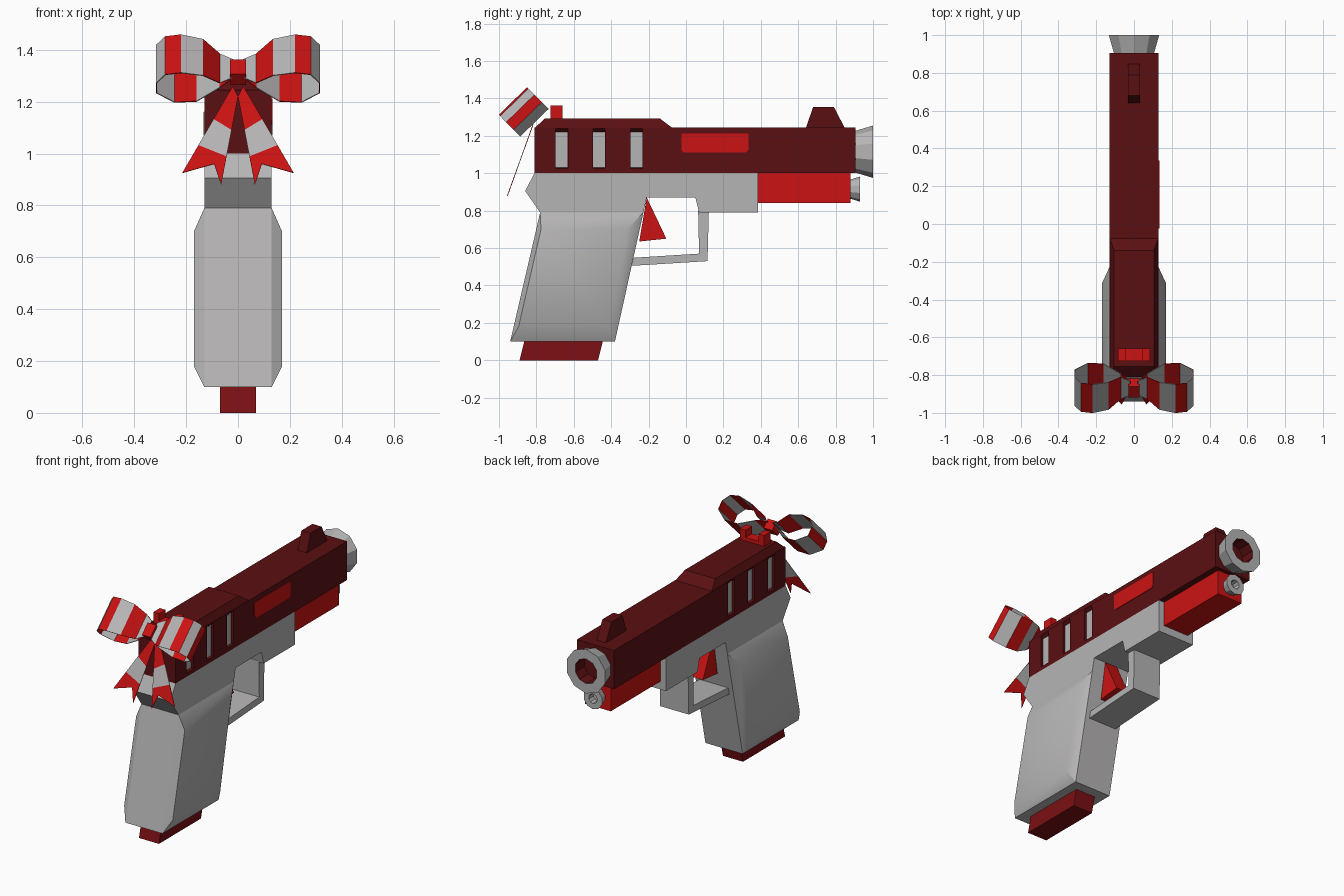
import bpy, bmesh
from math import sin, cos, tau
from mathutils import Vector

cube = bpy.data.objects.get("Cube")
if cube:
    bpy.data.objects.remove(cube)


def material(name, rgb):
    m = bpy.data.materials.new(name)
    m.use_nodes = True
    m.diffuse_color = (*rgb, 1)
    m.node_tree.nodes["Principled BSDF"].inputs["Base Color"].default_value = (*rgb, 1)
    return m


GREY = material("light grey", (.47, .46, .46))
RED = material("bright red", (.6, .006, .006))
MAROON = material("dark maroon", (.105, .005, .006))
CRIMSON = material("deep crimson", (.2, .005, .007))


def finish(name, bm, mats, solid=True):
    if solid:
        bmesh.ops.recalc_face_normals(bm, faces=bm.faces)
    me = bpy.data.meshes.new(name)
    bm.to_mesh(me)
    bm.free()
    for m in mats:
        me.materials.append(m)
    ob = bpy.data.objects.new(name, me)
    bpy.context.collection.objects.link(ob)
    return ob


def activate(ob):
    bpy.ops.object.select_all(action='DESELECT')
    ob.select_set(True)
    bpy.context.view_layer.objects.active = ob


def loft(name, rings, mats, cap_start=True, step_mats=None):
    """Skin closed rings in order and cap the ends."""
    bm = bmesh.new()
    loops = [[bm.verts.new(p) for p in ring] for ring in rings]
    n = len(loops[0])
    for k, (a, b) in enumerate(zip(loops, loops[1:])):
        for i in range(n):
            j = (i + 1) % n
            f = bm.faces.new((a[i], a[j], b[j], b[i]))
            f.material_index = step_mats[k] if step_mats else 0
    if cap_start:
        bm.faces.new(loops[0])
    end = bm.faces.new(loops[-1])
    end.material_index = step_mats[-1] if step_mats else 0
    return finish(name, bm, mats)


def prism(name, profile, x0, x1, mat):
    """Side profile of (y, z) points, extruded across x."""
    return loft(name, [[(x, y, z) for y, z in profile] for x in (x0, x1)], [mat])


def box(name, x0, x1, y0, y1, z0, z1, mat):
    return prism(name, [(y0, z0), (y1, z0), (y1, z1), (y0, z1)], x0, x1, mat)


def tube(name, z, y0, y1, r0, r1, bore, inside):
    """Flared ten-sided nozzle with a blind bore."""
    def ring(r, y):
        return [(r * sin(i * tau / 10), y, z + r * cos(i * tau / 10)) for i in range(10)]
    return loft(name, [ring(r0, y0), ring(r1, y1), ring(bore, y1), ring(bore, y0 + .01)],
                [GREY, inside], step_mats=[0, 0, 1, 1])


# Frame and grip core
prism("frame", [(-.81, 1), (-.86, .905), (-.78, .79), (-.94, .1), (-.38, .1), (-.21, .87),
                (.05, .87), (.07, .79), (.385, .79), (.385, 1)], -.13, .13, GREY)

# Swollen grip sides
for side, s in (("left", 1), ("right", -1)):
    base = [(-.78, .79), (-.94, .1), (-.38, .1), (-.228, .79)]
    crown = [(-.775, .7), (-.895, .18), (-.42, .18), (-.315, .7)]
    grip = loft(side + "_grip_panel", [[(s * .13, y, z) for y, z in base],
                                       [(s * .17, y, z) for y, z in crown]], [GREY])
    activate(grip)
    bpy.ops.object.shade_smooth_by_angle(angle=.6)

# Magazine, trigger and guard
prism("magazine", [(-.865, .1), (-.89, 0), (-.47, 0), (-.445, .1)], -.07, .07, CRIMSON)
prism("trigger", [(-.21, .87), (-.105, .65), (-.25, .635)], -.045, .045, RED)
prism("trigger_guard", [(-.29, .505), (.115, .53), (.122, .8), (.065, .8), (.07, .57),
                        (-.28, .548)], -.1, .1, GREY)

# Slide with recessed grip slots
slide = box("slide", -.13, .13, -.81, .905, 1, 1.245, MAROON)
for y in (-.665, -.465, -.265):
    for side, s in (("left", 1), ("right", -1)):
        section = [(.15, 1.256), (.11, 1.22), (.11, 1.03), (.15, 1.02)]
        cutter = loft("slot_cutter", [[(s * x, yy, z) for x, z in section]
                                      for yy in (y - .033, y + .033)], [MAROON])
        cutter.hide_render = True
        mod = slide.modifiers.new("slot", 'BOOLEAN')
        mod.operation = 'DIFFERENCE'
        mod.solver = 'EXACT'
        mod.object = cutter
        activate(slide)
        bpy.ops.object.modifier_apply(modifier=mod.name)
        bpy.data.objects.remove(cutter)
        box(side + "_slot_floor", s * .108, s * .115, y - .032, y + .032, 1.03, 1.22, GREY)

# Raised rear of the slide
loft("slide_rise", [
    [(-.13, -.81, 1.24), (.13, -.81, 1.24), (.13, -.07, 1.24), (-.13, -.07, 1.24)],
    [(-.105, -.755, 1.293), (.105, -.755, 1.293), (.105, -.14, 1.293), (-.105, -.14, 1.293)],
], [MAROON])

# Ejection port on the left side only, with clipped corners
prism("ejection_port", [(-.025, 1.125), (-.01, 1.11), (.32, 1.11), (.335, 1.125),
                        (.335, 1.212), (-.025, 1.212)], .127, .134, RED)

# Sights
prism("front_sight", [(.64, 1.24), (.68, 1.355), (.79, 1.355), (.85, 1.24)], -.032, .032, MAROON)
box("rear_sight_base", -.085, .085, -.725, -.66, 1.28, 1.315, RED)
for side, s in (("left", 1), ("right", -1)):
    box(side + "_rear_sight_post", s * .045, s * .085, -.725, -.66, 1.31, 1.362, RED)

# Muzzle and under-barrel light
tube("muzzle", 1.115, .9, 1, .11, .14, .078, MAROON)
box("light_body", -.09, .09, .38, .88, .84, 1, RED)
tube("light_lens", .915, .875, .93, .05, .067, .03, GREY)

# Bow: the loops lie in a tilted plane, the ribbon's width runs along ACROSS
CENTRE = Vector((0, -.868, 1.328))
DOWN = Vector((0, .7, -.71))
ACROSS = Vector((0, .72, .7))


def ribbon(name, rows):
    """Striped strip through pairs of edge points."""
    bm = bmesh.new()
    pairs = [[bm.verts.new(p) for p in row] for row in rows]
    for i, (a, b) in enumerate(zip(pairs, pairs[1:])):
        f = bm.faces.new((a[0], a[1], b[1], b[0]))
        f.material_index = i % 2
    return bm


loop = [(.02, 0, .05), (.07, 0, .08), (.135, -.06, .1), (.22, -.08, .105), (.28, -.07, .105),
        (.314, -.025, .105), (.314, .03, .105), (.245, .08, .105), (.16, .08, .1),
        (.07, .025, .08), (.02, 0, .05)]
for side, s in (("left", 1), ("right", -1)):
    rows = []
    for x, d, w in loop:
        mid = CENTRE + Vector((s * x, 0, 0)) + DOWN * d
        rows.append((mid - ACROSS * w, mid + ACROSS * w))
    ob = finish(side + "_bow_loop", ribbon("loop", rows), [GREY, RED], False)
    thick = ob.modifiers.new("thickness", 'SOLIDIFY')
    thick.thickness = .004
    thick.offset = 0

    # Hanging tail with a notched end
    outer = Vector((s * .02, 0, 1.26)), Vector((s * .215, 0, .925))
    inner = Vector((0, 0, 1.22)), Vector((s * .065, 0, .88))
    rows = [(outer[0].lerp(outer[1], t), inner[0].lerp(inner[1], t)) for t in (0, .38, .68)]
    bm = ribbon("tail", rows)
    for f in bm.faces:
        f.material_index = 1 - f.material_index
    bm.verts.ensure_lookup_table()
    a, b = bm.verts[-2], bm.verts[-1]
    notch = bm.verts.new((s * .092, 0, .96))
    tips = [bm.verts.new(outer[1]), bm.verts.new(inner[1])]
    for corners in ((a, notch, tips[0]), (a, b, notch), (b, tips[1], notch)):
        bm.faces.new(corners).material_index = 1
    for v in bm.verts:
        v.co.y = -.825 + (v.co.z - 1.24) * .36
    ob = finish(side + "_bow_tail", bm, [GREY, RED], False)
    thick = ob.modifiers.new("thickness", 'SOLIDIFY')
    thick.thickness = .004
    thick.offset = 0

# Knot
knot = []
for w in (-.04, .04):
    knot.append([CENTRE + Vector((x, 0, -.015)) + DOWN * d + ACROSS * w
                 for x, d in ((-.03, -.03), (.03, -.03), (.03, .03), (-.03, .03))])
loft("bow_knot", knot, [RED])
